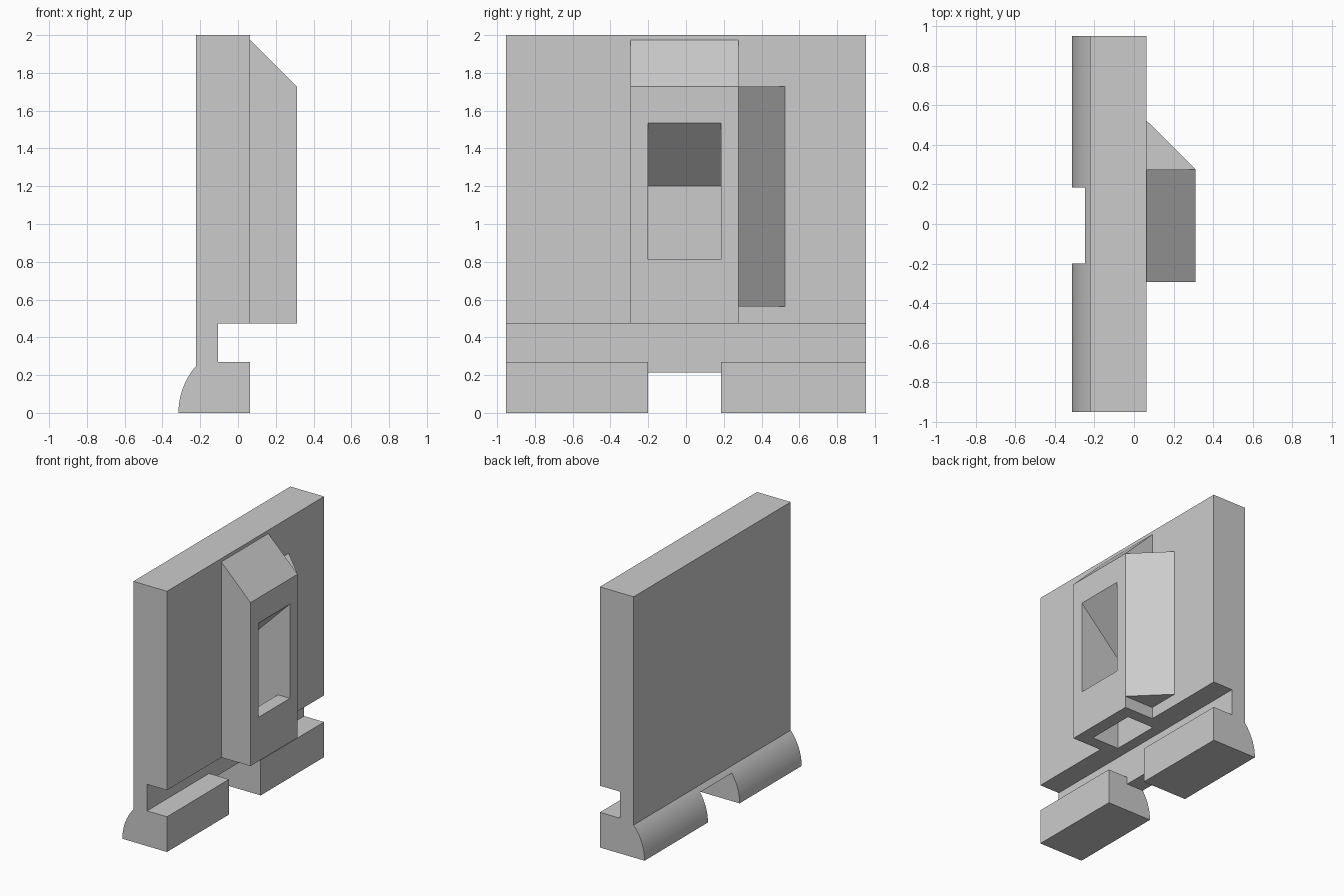
import bpy, bmesh, math

cube = bpy.data.objects.get("Cube")
if cube:
    bpy.data.objects.remove(cube)

grey = bpy.data.materials.new("plain grey")
grey.use_nodes = True
grey.diffuse_color = (0.6, 0.6, 0.6, 1)
grey.node_tree.nodes["Principled BSDF"].inputs["Base Color"].default_value = (0.6, 0.6, 0.6, 1)


def prism(name, profile, low, high, axis="y"):
    """Extrude a profile along y (points are x, z) or along z (points are x, y)."""
    bm = bmesh.new()
    place = (lambda p: (p[0], low, p[1])) if axis == "y" else (lambda p: (p[0], p[1], low))
    face = bm.faces.new([bm.verts.new(place(p)) for p in profile])
    moved = bmesh.ops.extrude_face_region(bm, geom=[face])["geom"]
    step = (0, high - low, 0) if axis == "y" else (0, 0, high - low)
    bmesh.ops.translate(bm, vec=step, verts=[v for v in moved if isinstance(v, bmesh.types.BMVert)])
    bmesh.ops.recalc_face_normals(bm, faces=bm.faces)
    mesh = bpy.data.meshes.new(name)
    bm.to_mesh(mesh)
    bm.free()
    mesh.materials.append(grey)
    obj = bpy.data.objects.new(name, mesh)
    bpy.context.collection.objects.link(obj)
    return obj


def carve(target, cutter):
    """Cut one solid out of another and apply the result."""
    mod = target.modifiers.new("carve", "BOOLEAN")
    mod.operation, mod.solver, mod.object = "DIFFERENCE", "EXACT", cutter
    bpy.context.view_layer.objects.active = target
    bpy.ops.object.modifier_apply(modifier=mod.name)


front, back, web = 0.064, -0.222, -0.105
half_width = 0.952
gap = (-0.2, 0.184)
under = 0.474

# Panel with a slot above a foot whose back is rounded
radius = front + 0.315
end = math.acos((front - back) / radius)
heel = [(front - radius * math.cos(end * i / 16), radius * math.sin(end * i / 16)) for i in range(17)]
panel = prism("panel", heel + [(back, 2), (front, 2), (front, under), (web, under),
                               (web, 0.27), (front, 0.27), (front, 0)], -half_width, half_width)

# Housing with a sloped top
housing = prism("housing", [(front, under), (0.312, under), (0.312, 1.728), (front, 1.974)], -0.294, 0.277)

# Triangular wing beside the housing
prism("side_wing", [(front, 0.277), (0.312, 0.277), (front, 0.523)], 0.564, 1.728, "z")

# Opening between the two feet
foot_gap = prism("foot_gap_cutter", [(-0.5, -0.1), (0.5, -0.1), (0.5, under), (web, under),
                                     (web, 0.214), (-0.5, 0.214)], *gap)
# Duct from the window down through the underside
duct = prism("duct_cutter", [(-0.02, 0.4), (0.21, 0.4), (0.21, 0.811), (0.36, 0.811),
                             (0.36, 1.582), (-0.02, 1.202)], *gap)
carve(panel, foot_gap)
carve(panel, duct)
carve(housing, duct)
for cutter in (foot_gap, duct):
    bpy.data.objects.remove(cutter)

# Smooth the rounded heel only
bpy.ops.object.select_all(action="DESELECT")
panel.select_set(True)
bpy.context.view_layer.objects.active = panel
bpy.ops.object.shade_smooth_by_angle(angle=math.radians(10))
